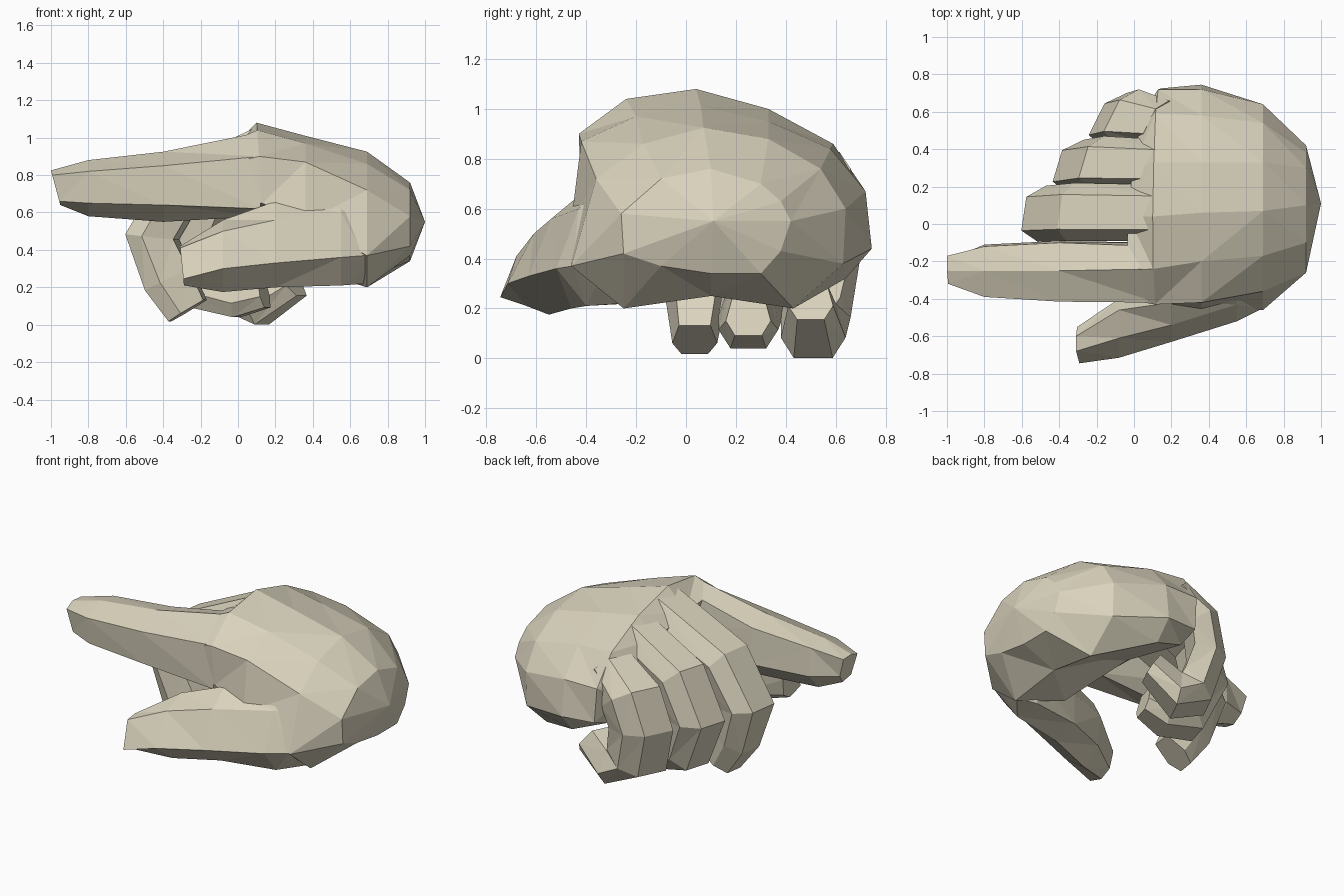
import bpy, bmesh
from mathutils import Vector

skin = bpy.data.materials.new("warm beige")
skin.diffuse_color = (0.70, 0.65, 0.51, 1)


def loft(name, rings, apex=None):
    """Skin a list of equal-sized 3D rings; close the end flat or to an apex."""
    bm = bmesh.new()
    vs = [[bm.verts.new(p) for p in r] for r in rings]
    n = len(vs[0])
    for a, b in zip(vs, vs[1:]):
        for i in range(n):
            j = (i + 1) % n
            bm.faces.new((a[i], a[j], b[j], b[i]))
    bm.faces.new(vs[0])
    if apex:
        tip = bm.verts.new(apex)
        for i in range(n):
            bm.faces.new((vs[-1][i], vs[-1][(i + 1) % n], tip))
    else:
        bm.faces.new(vs[-1])
    bmesh.ops.recalc_face_normals(bm, faces=bm.faces)
    bmesh.ops.triangulate(bm, faces=bm.faces)
    me = bpy.data.meshes.new(name)
    bm.to_mesh(me)
    bm.free()
    me.materials.append(skin)
    ob = bpy.data.objects.new(name, me)
    bpy.context.collection.objects.link(ob)
    return ob


def ring(x, pts, lean=0):
    """Ring of (y, z) points at x, optionally leaning along x with depth."""
    top = max(z for _, z in pts)
    return [(x + lean * (top - z), y, z) for y, z in pts]


def curled_finger(name, skew, path):
    """Chamfered section swept on a path of (x, y, z, half width, half thickness)."""
    section = [(-1, .25), (-.6, 1), (.6, 1), (1, .25), (.7, -1), (-.7, -1)]
    rings = []
    for i, (x, y, z, w, t) in enumerate(path):
        a, b = path[max(i - 1, 0)], path[min(i + 1, len(path) - 1)]
        d = Vector((b[0] - a[0], 0, b[2] - a[2])).normalized()
        out = Vector((d.z, 0, -d.x))          # outward side of the curl
        rings.append([Vector((x + u * w * skew, y + u * w, z)) + out * v * t
                      for u, v in section])
    loft(name, rings)


# Palm and back of the hand, from the knuckles to the rounded wrist end
loft("palm", [
    ring(-.04, [(-.41, .87), (-.25, .98), (.04, .95), (.31, .87), (.53, .74), (.63, .62),
                (.63, .52), (.5, .52), (.1, .56), (-.2, .57), (-.41, .65)], .3),
    ring(.10, [(-.43, .90), (-.24, 1.04), (.04, 1.08), (.33, 1.0), (.59, .86), (.72, .67),
               (.725, .45), (.6, .40), (.1, .52), (-.2, .54), (-.42, .65)], .07),
    ring(.36, [(-.42, .87), (-.2, .97), (.06, 1.01), (.33, .95), (.58, .84), (.72, .67),
               (.745, .44), (.64, .32), (.15, .42), (-.2, .30), (-.46, .55)]),
    ring(.69, [(-.36, .72), (-.17, .86), (.07, .925), (.33, .88), (.54, .76), (.64, .6),
               (.63, .38), (.43, .2), (.1, .25), (-.25, .2), (-.46, .37)]),
    ring(.92, [(-.26, .58), (-.1, .72), (.1, .76), (.3, .7), (.38, .63), (.42, .55),
               (.38, .43), (.3, .34), (.1, .34), (-.1, .37), (-.25, .42)]),
], apex=(1.0, .11, .55))

# Straight pointing index finger
loft("index_finger", [
    ring(.12, [(-.42, .9), (-.24, 1.03), (-.12, 1.0), (-.1, .75), (-.2, .58), (-.42, .62)]),
    ring(-.4, [(-.415, .85), (-.25, .925), (-.1, .89), (-.09, .66), (-.2, .55), (-.4, .64)]),
    ring(-.8, [(-.39, .82), (-.25, .88), (-.12, .86), (-.11, .68), (-.2, .58), (-.37, .65)]),
    ring(-1.0, [(-.32, .80), (-.25, .825), (-.17, .82), (-.18, .7), (-.23, .64), (-.31, .66)], .27),
])

# Thumb reaching forward beside the palm
loft("thumb", [
    ring(.68, [(-.34, .6), (-.455, .37), (-.36, .29), (-.25, .22), (-.2, .4), (-.28, .62)]),
    ring(.55, [(-.43, .6), (-.52, .36), (-.4, .21), (-.22, .22), (-.2, .4), (-.36, .68)]),
    ring(.2, [(-.54, .56), (-.63, .33), (-.46, .2), (-.3, .25), (-.3, .45), (-.42, .66)]),
    ring(-.08, [(-.61, .5), (-.715, .3), (-.55, .175), (-.42, .26), (-.4, .45), (-.46, .56)]),
    ring(-.31, [(-.68, .41), (-.745, .245), (-.64, .21), (-.57, .25), (-.55, .36), (-.6, .42)], .1),
])

# Three fingers curled towards the palm
curled_finger("middle_finger", .15, [
    (.15, .06, .92, .15, .14), (-.32, .065, .71, .155, .13), (-.46, .055, .47, .15, .13),
    (-.37, .04, .24, .12, .13), (-.27, .035, .075, .09, .11)])
curled_finger("ring_finger", .3, [
    (.15, .32, .85, .13, .13), (-.18, .33, .67, .14, .13), (-.28, .31, .43, .14, .13),
    (-.17, .26, .19, .13, .13), (.0, .25, .14, .12, .10), (.14, .25, .17, .09, .08)])
curled_finger("little_finger", .5, [
    (.15, .55, .74, .11, .11), (-.02, .58, .61, .14, .12), (-.08, .56, .41, .14, .12),
    (-.02, .52, .18, .14, .12), (.11, .51, .11, .13, .11), (.29, .5, .23, .09, .09)])
